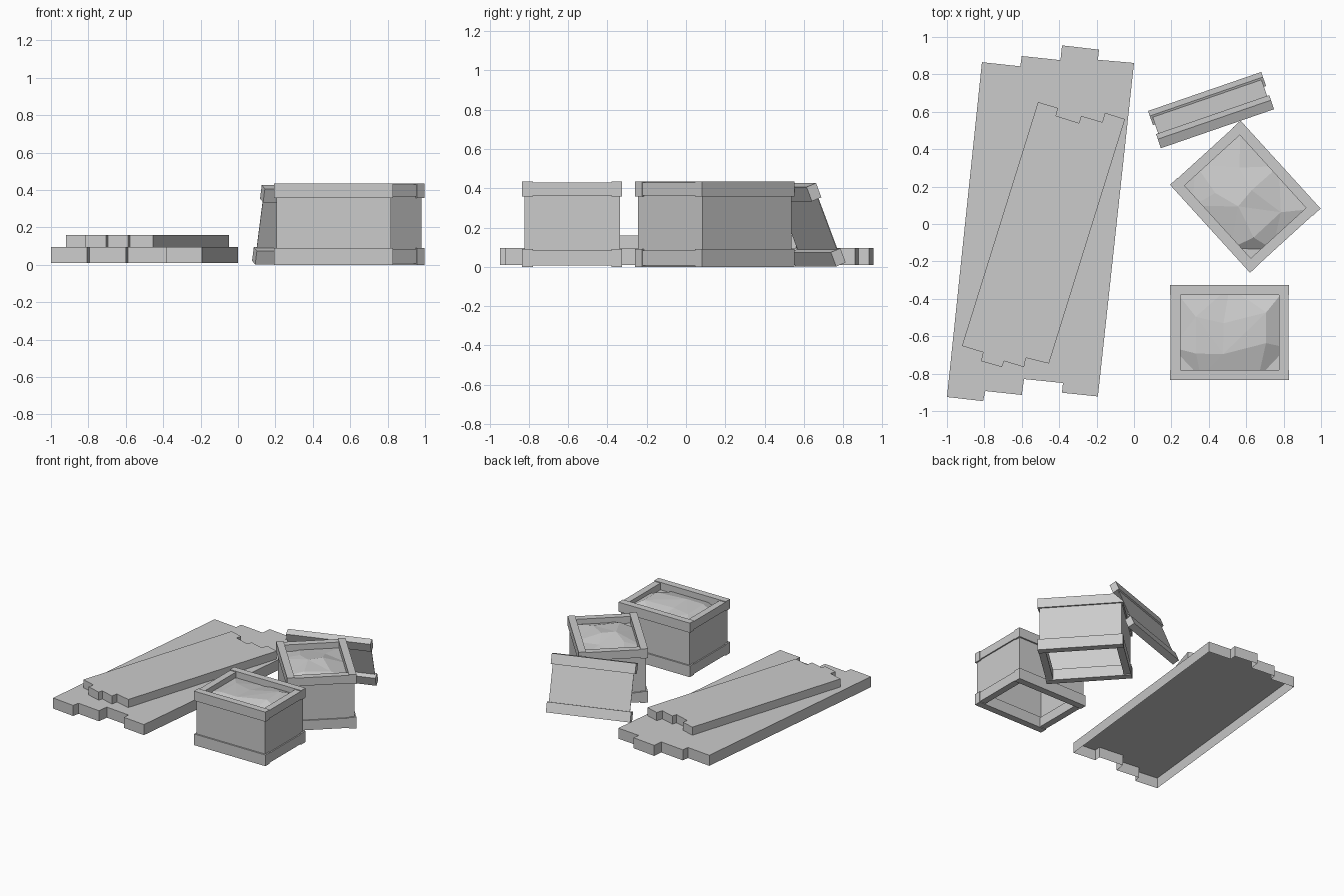
import bpy, bmesh, math, random
from mathutils import Matrix

if "Cube" in bpy.data.objects:
    bpy.data.objects.remove(bpy.data.objects["Cube"])

random.seed(4)
grey = bpy.data.materials.new("plain_grey")
grey.diffuse_color = (0.6, 0.6, 0.6, 1)
grey.use_nodes = True
grey.node_tree.nodes["Principled BSDF"].inputs["Base Color"].default_value = grey.diffuse_color


def finish(name, bm, mat=Matrix()):
    bm.transform(mat)
    me = bpy.data.meshes.new(name)
    bm.to_mesh(me)
    bm.free()
    me.materials.append(grey)
    ob = bpy.data.objects.new(name, me)
    bpy.context.collection.objects.link(ob)
    return ob


def box(bm, x0, x1, y0, y1, z0, z1):
    m = Matrix.Translation(((x0 + x1) / 2, (y0 + y1) / 2, (z0 + z1) / 2)) @ \
        Matrix.Diagonal((x1 - x0, y1 - y0, z1 - z0, 1))
    bmesh.ops.create_cube(bm, size=1, matrix=m)


def plank_stack(name, outline, z0, z1):
    """Top face with side walls, open underneath."""
    bm = bmesh.new()
    low = [bm.verts.new((x, y, z0)) for x, y in outline]
    top = [bm.verts.new((x, y, z1)) for x, y in outline]
    n = len(outline)
    for i in range(n):
        j = (i + 1) % n
        bm.faces.new((low[i], low[j], top[j], top[i]))
    bm.faces.new(top)
    finish(name, bm)


# Stacked planks with stepped ends (counter-clockwise outlines)
plank_stack("large_planks", [
    (-1, -.925), (-.807, -.947), (-.795, -.893), (-.6, -.914), (-.588, -.829),
    (-.38, -.85), (-.385, -.902), (-.193, -.922), (0, .861), (-.193, .878),
    (-.187, .932), (-.385, .955), (-.393, .876), (-.6, .898), (-.608, .843),
    (-.813, .865)], 0.01, 0.095)
plank_stack("small_planks", [
    (-.92, -.652), (-.807, -.686), (-.818, -.733), (-.706, -.765), (-.695, -.733),
    (-.588, -.765), (-.578, -.716), (-.455, -.746), (-.048, .561), (-.155, .594),
    (-.17, .545), (-.283, .578), (-.294, .54), (-.417, .578), (-.406, .62),
    (-.513, .652)], 0.095, 0.16)

# Crate dimensions
HX, HY, T, H = 0.318, 0.255, 0.055, 0.435
WX, WY = HX - 0.012, HY - 0.012


def crate(name, x, y, angle):
    mat = Matrix.Translation((x, y, 0)) @ Matrix.Rotation(math.radians(angle), 4, 'Z')
    # beams around the rim and the foot
    bm = bmesh.new()
    for z0, z1 in ((0.0, 0.09), (0.358, H)):
        for s in (-1, 1):
            a, b = sorted((s * HY, s * (HY - T)))
            box(bm, -HX, HX, a, b, z0, z1)
            a, b = sorted((s * (HX - 0.002), s * (HX - T)))
            box(bm, a, b, -HY + 0.003, HY - 0.003, z0 + 0.006, z1 - 0.006)
    finish(name + "_frame", bm, mat)
    # thin side walls, open at top and bottom
    bm = bmesh.new()
    box(bm, -WX, WX, -WY, WY, 0.02, 0.40)
    ends = [f for f in bm.faces if abs(f.normal.z) > 0.5]
    bmesh.ops.delete(bm, geom=ends, context='FACES_ONLY')
    finish(name + "_walls", bm, mat)
    # uneven faceted filling
    bm = bmesh.new()
    nx, ny = 4, 3
    grid = []
    for j in range(ny + 1):
        row = []
        for i in range(nx + 1):
            px, py, pz = -WX + 2 * WX * i / nx, -WY + 2 * WY * j / ny, 0.375
            if 0 < i < nx and 0 < j < ny:
                px += random.uniform(-.05, .05)
                py += random.uniform(-.04, .04)
                pz = random.uniform(0.395, 0.437)
            row.append(bm.verts.new((px, py, pz)))
        grid.append(row)
    for j in range(ny):
        for i in range(nx):
            a, b = grid[j][i], grid[j][i + 1]
            c, d = grid[j + 1][i + 1], grid[j + 1][i]
            if (i + j) % 2:
                bm.faces.new((a, b, c))
                bm.faces.new((a, c, d))
            else:
                bm.faces.new((a, b, d))
                bm.faces.new((b, c, d))
    finish(name + "_filling", bm, mat)


crate("front_crate", 0.511, -0.58, 0)
crate("back_crate", 0.595, 0.146, -47.7)

# Loose crate side leaning on the back crate
lean = Matrix.Translation((0.412, 0.609, 0.214)) @ \
    Matrix.Rotation(math.radians(19), 4, 'Z') @ \
    Matrix.Rotation(math.radians(21.5), 4, 'X')
L = 0.2175
bm = bmesh.new()
for s in (-1, 1):
    a, b = sorted((s * L, s * (L - 0.078)))
    box(bm, -0.32, 0.32, -T / 2, T / 2, a, b)
finish("leaning_panel_beams", bm, lean)
bm = bmesh.new()
box(bm, -0.308, 0.308, T / 2 - 0.016, T / 2 - 0.012, -L + 0.02, L - 0.02)
finish("leaning_panel_board", bm, lean)
